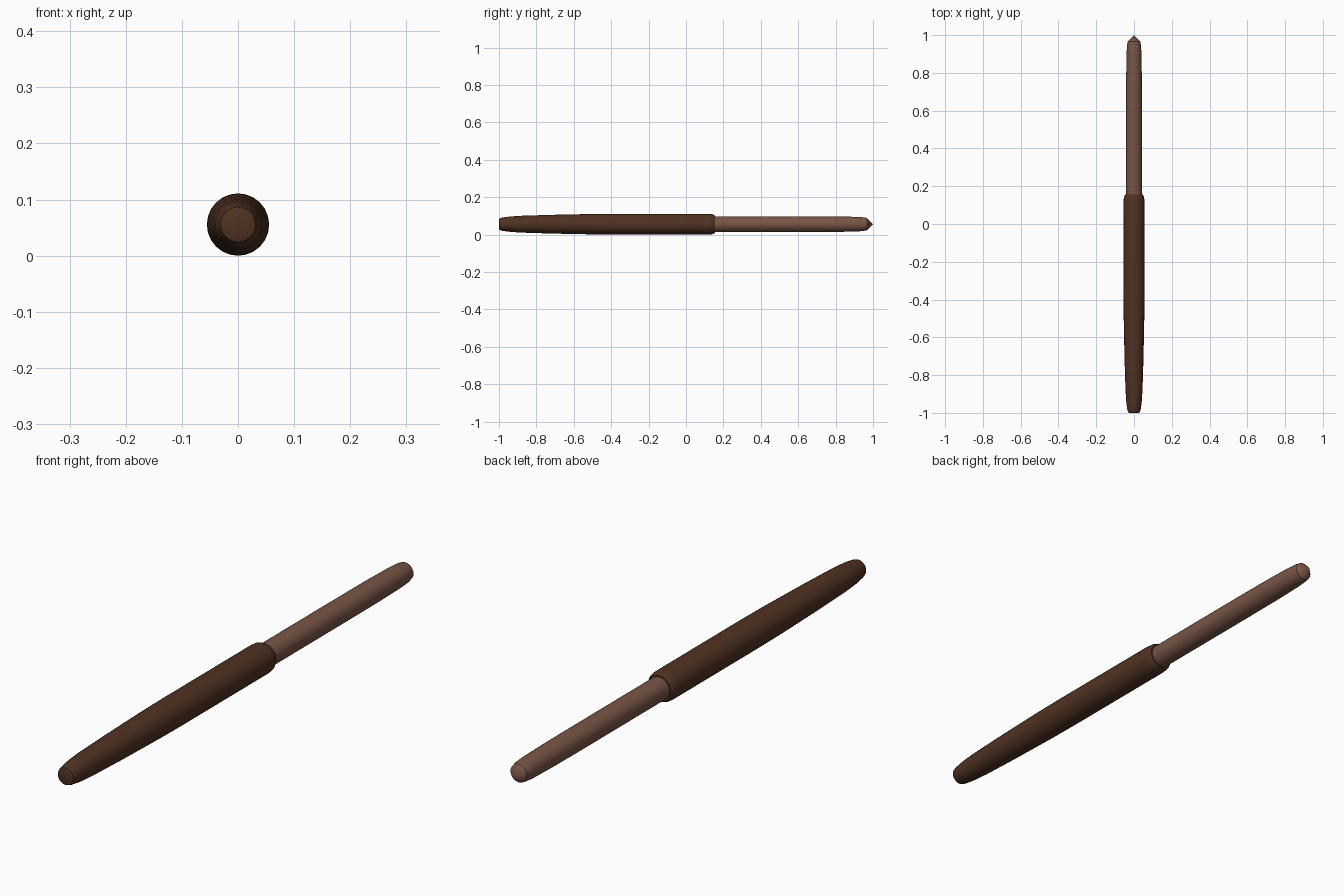
import bpy, bmesh, math

if "Cube" in bpy.data.objects:
    bpy.data.objects.remove(bpy.data.objects["Cube"])

SIDES = 24
AXIS_Z = 0.0555  # height of the long axis


def material(name, color):
    m = bpy.data.materials.new(name)
    m.diffuse_color = (*color, 1.0)
    m.use_nodes = True
    m.node_tree.nodes["Principled BSDF"].inputs["Base Color"].default_value = m.diffuse_color
    return m


def lathe_along_y(name, profile, mat):
    """Turn (y, radius) points around the long axis; radius 0 closes to a point."""
    bm = bmesh.new()
    rings = []
    for y, r in profile:
        if r == 0:
            rings.append([bm.verts.new((0, y, AXIS_Z))] * SIDES)
            continue
        rings.append([bm.verts.new((r * math.cos(a), y, AXIS_Z + r * math.sin(a)))
                      for a in (math.tau * i / SIDES for i in range(SIDES))])
    for a, b in zip(rings, rings[1:]):
        for i in range(SIDES):
            j = (i + 1) % SIDES
            quad = list(dict.fromkeys((a[i], a[j], b[j], b[i])))
            bm.faces.new(quad)
    # flat caps on open ends
    for ring, (y, r) in ((rings[0], profile[0]), (rings[-1], profile[-1])):
        if r > 0:
            bm.faces.new(ring)
    bmesh.ops.recalc_face_normals(bm, faces=bm.faces[:])
    mesh = bpy.data.meshes.new(name)
    bm.to_mesh(mesh)
    bm.free()
    mesh.materials.append(mat)
    obj = bpy.data.objects.new(name, mesh)
    bpy.context.collection.objects.link(obj)
    bpy.ops.object.select_all(action='DESELECT')
    obj.select_set(True)
    bpy.context.view_layer.objects.active = obj
    bpy.ops.object.shade_smooth_by_angle(angle=math.radians(25))
    return obj


dark_brown = material("dark_brown", (0.080, 0.032, 0.016))
light_brown = material("light_brown", (0.191, 0.091, 0.061))

# Thick handle: rounded butt, long swelling taper, bevelled collar
lathe_along_y("handle", [
    (-1.0, 0.023), (-0.997, 0.031), (-0.985, 0.035), (-0.94, 0.041), (-0.88, 0.045),
    (-0.72, 0.050), (-0.50, 0.0545), (-0.38, 0.0555), (0.12, 0.0555),
    (0.142, 0.0535), (0.155, 0.047),
], dark_brown)

# Slim shaft with a short pointed tip
lathe_along_y("shaft", [
    (0.10, 0.042), (0.60, 0.042), (0.78, 0.0415), (0.90, 0.0395),
    (0.945, 0.037), (0.967, 0.033), (1.0, 0.0),
], light_brown)
